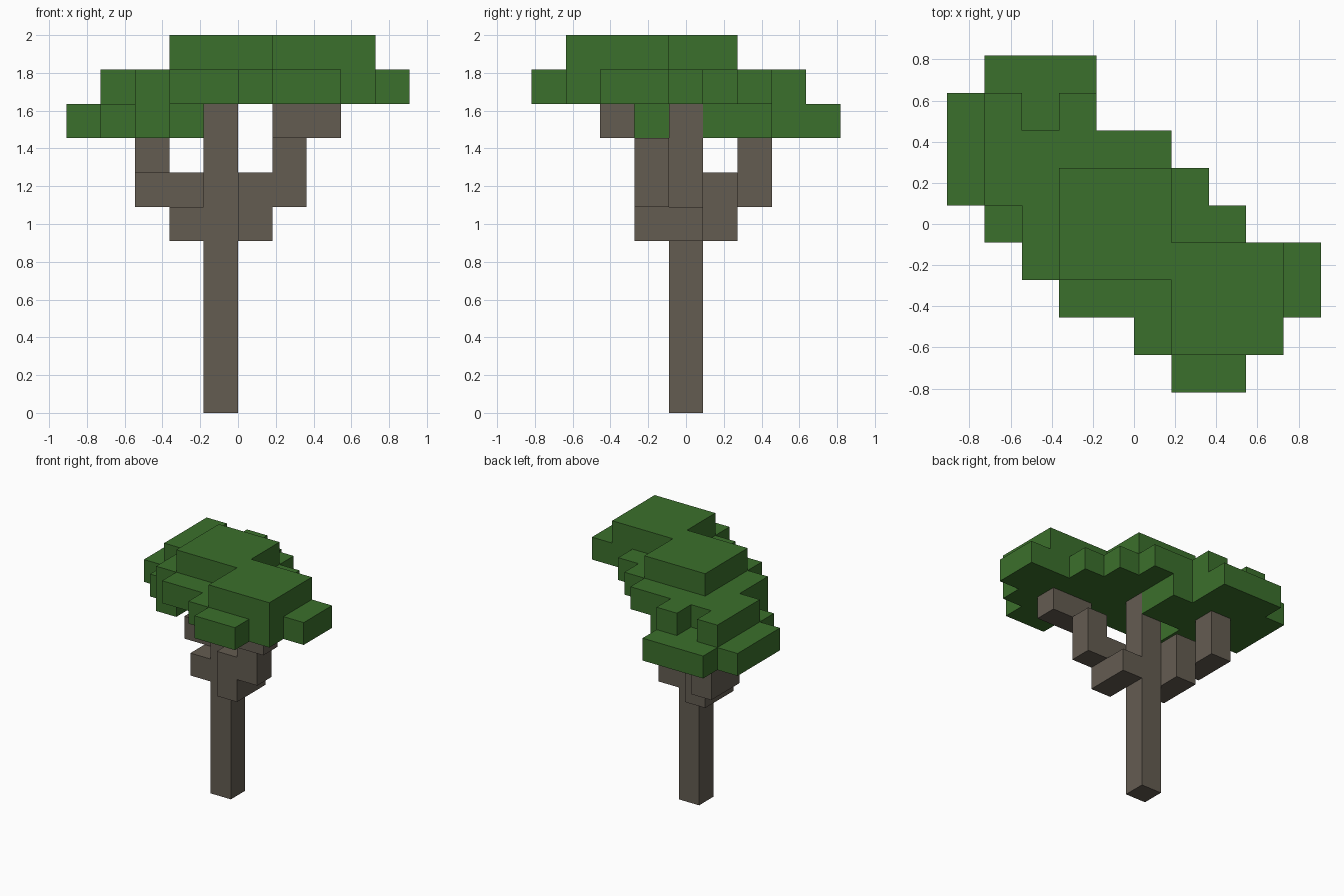
import bpy
import bmesh
from mathutils import Vector

cube = bpy.data.objects.get("Cube")
if cube:
    bpy.data.objects.remove(cube, do_unlink=True)

U = 2 / 11  # edge of one block


def material(name, rgb):
    mat = bpy.data.materials.new(name)
    mat.use_nodes = True
    mat.diffuse_color = (*rgb, 1)
    mat.node_tree.nodes["Principled BSDF"].inputs["Base Color"].default_value = (*rgb, 1)
    return mat


def block(x, y, z):
    """All cells in a block; each argument is (start, end), end excluded."""
    return {(i, j, k) for i in range(*x) for j in range(*y) for k in range(*z)}


def layer(z, top_row, spans):
    """Cells of one flat layer, given x spans row by row from back to front."""
    cells = set()
    for n, span in enumerate(spans):
        y = top_row - n
        cells |= block(span, (y, y + 1), (z, z + 1))
    return cells


# Trunk and the two forked branches
trunk = block((-1, 0), (0, 1), (0, 9))
left_branch = (block((0, 1), (-1, 1), (5, 6)) | block((0, 2), (-1, 0), (6, 7))
               | block((1, 2), (-1, 0), (7, 8)) | block((1, 3), (-2, -1), (8, 9)))
right_branch = (block((-2, -1), (0, 2), (5, 6)) | block((-3, -1), (1, 2), (6, 7))
                | block((-3, -2), (2, 3), (6, 8)))

# Stepped canopy: low, middle and top layers
low = layer(8, 4, [(-4, -1), (-5, -1), (-5, 0), (-5, 0), (-4, -2), (-3, -2)])
middle = layer(9, 3, [(-4, -1), (-4, 1), (-4, 2), (-3, 3), (-3, 5), (-2, 5), (0, 4), (1, 3)])
middle -= {(-3, 3, 9)}  # notch at the back
top = block((-2, 1), (-1, 2), (10, 11)) | block((1, 4), (-3, 0), (10, 11))
canopy = low | middle | top

solid = trunk | left_branch | right_branch | canopy


def build(name, cells, mat):
    """Skin the cells with only their exposed faces and merge flat areas."""
    bm = bmesh.new()
    for cell in sorted(cells):
        centre = Vector(cell) + Vector((0.5, 0, 0.5))
        for axis in range(3):
            for sign in (-1, 1):
                n = Vector((0, 0, 0))
                n[axis] = sign
                if tuple(int(c + d) for c, d in zip(cell, n)) in solid:
                    continue
                a = Vector((0, 0, 0))
                a[(axis + 1) % 3] = 1
                b = n.cross(a)
                corners = [n + a + b, n - a + b, n - a - b, n + a - b]
                bm.faces.new([bm.verts.new((centre + c / 2) * U) for c in corners])
    bmesh.ops.remove_doubles(bm, verts=bm.verts, dist=U / 100)
    bmesh.ops.dissolve_limit(bm, angle_limit=0.01, verts=bm.verts, edges=bm.edges)
    mesh = bpy.data.meshes.new(name)
    bm.to_mesh(mesh)
    bm.free()
    mesh.materials.append(mat)
    obj = bpy.data.objects.new(name, mesh)
    bpy.context.collection.objects.link(obj)


bark = material("bark_brown", (0.127, 0.107, 0.083))
leaf = material("leaf_green", (0.044, 0.160, 0.025))

build("trunk", trunk, bark)
build("left_branch", left_branch, bark)
build("right_branch", right_branch, bark)
build("canopy", canopy, leaf)
